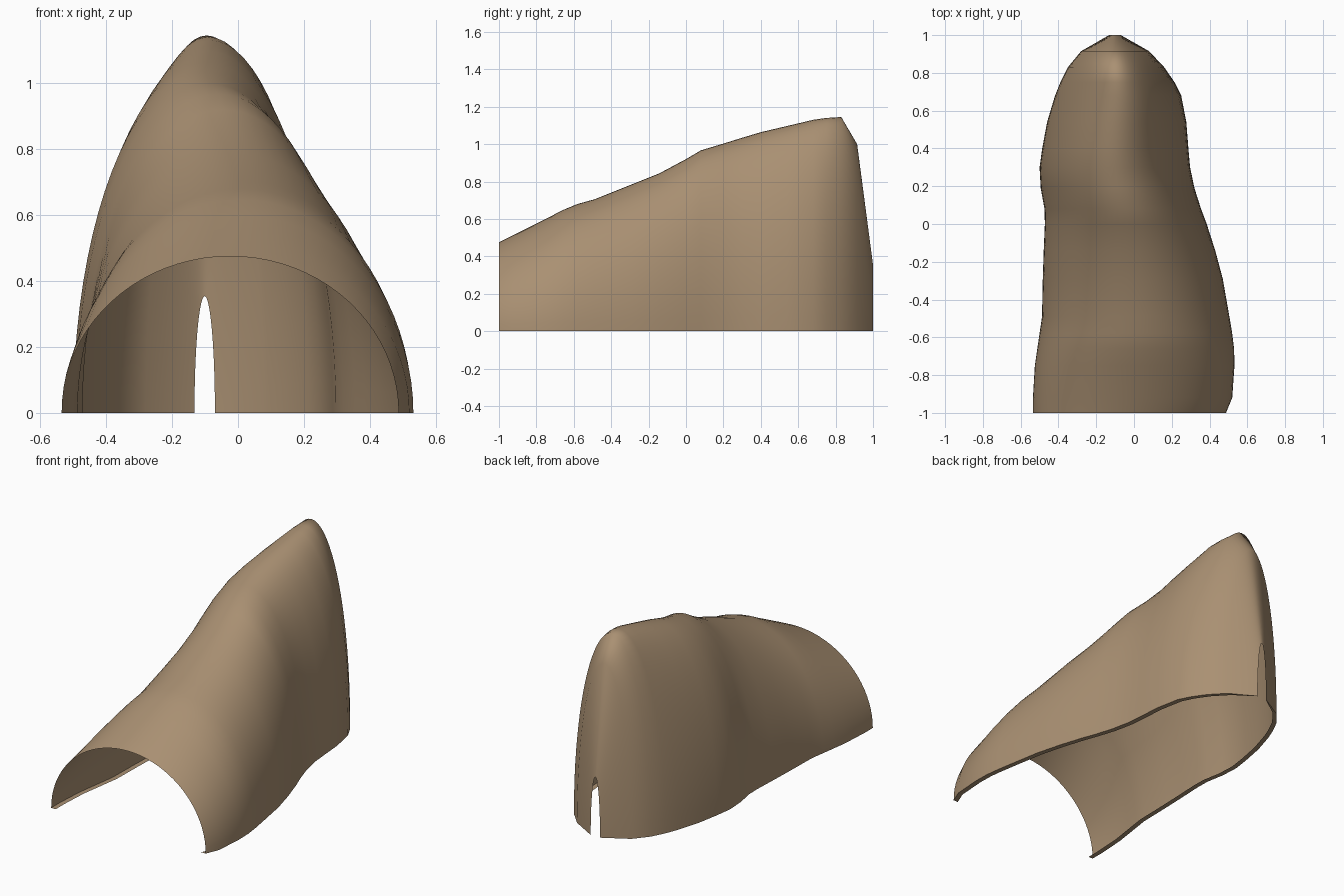
import bpy
import bmesh
from math import sin, cos, pi, radians

default_cube = bpy.data.objects.get("Cube")
if default_cube:
    bpy.data.objects.remove(default_cube, do_unlink=True)

SEGMENTS = 40
LIP = 0.03

# Stations along the shell: y, left edge x, right edge x, ridge height
stations = [
    (-1, -.535, .487, .475),
    (-.92, -.535, .52, .515),
    (-.75, -.525, .532, .6),
    (-.66, -.512, .53, .647),
    (-.58, -.5, .52, .68),
    (-.49, -.487, .505, .705),
    (-.29, -.483, .47, .785),
    (-.14, -.478, .43, .845),
    (0, -.472, .385, .92),
    (.08, -.474, .355, .967),
    (.19, -.494, .32, 1),
    (.3, -.5, .297, 1.034),
    (.4, -.486, .288, 1.064),
    (.54, -.46, .277, 1.097),
    (.68, -.418, .25, 1.13),
    (.75, -.39, .215, 1.14),
    (.83, -.35, .16, 1.145),
    (.915, -.28, .08, 1),
    (1, -.132, -.07, .354),
]

# One flat brown colour for the whole shell
brown = bpy.data.materials.new("warm brown")
brown.use_nodes = True
colour = (.4, .28, .17, 1)
brown.diffuse_color = colour
brown.node_tree.nodes["Principled BSDF"].inputs["Base Color"].default_value = colour


def add_section(bm, y, left, right, height):
    """Half-ellipse arch with a narrow inward lip at each foot."""
    centre = (left + right) / 2
    radius = (right - left) / 2
    lip = LIP if y < stations[-1][0] else radius * .1
    points = [(left + lip, 0)]
    for i in range(SEGMENTS + 1):
        angle = pi * i / SEGMENTS
        points.append((centre - radius * cos(angle), height * sin(angle)))
    points.append((right - lip, 0))
    return [bm.verts.new((x, y, z)) for x, z in points]


# Loft the open arched shell; both end arches stay open
bm = bmesh.new()
sections = [add_section(bm, *station) for station in stations]
for front, back in zip(sections, sections[1:]):
    for i in range(len(front) - 1):
        bm.faces.new((front[i], back[i], back[i + 1], front[i + 1]))
bm.normal_update()

# Make sure the outside of the arch faces outward
ridge_face = max(bm.faces, key=lambda face: face.calc_center_median().z)
if ridge_face.normal.z < 0:
    bmesh.ops.reverse_faces(bm, faces=bm.faces[:])

mesh = bpy.data.meshes.new("arched_shell")
bm.to_mesh(mesh)
bm.free()
mesh.materials.append(brown)

shell = bpy.data.objects.new("arched_shell", mesh)
bpy.context.collection.objects.link(shell)

# Smooth surface, crisp only where the lip turns inward
bpy.ops.object.select_all(action="DESELECT")
shell.select_set(True)
bpy.context.view_layer.objects.active = shell
bpy.ops.object.shade_smooth_by_angle(angle=radians(75))
